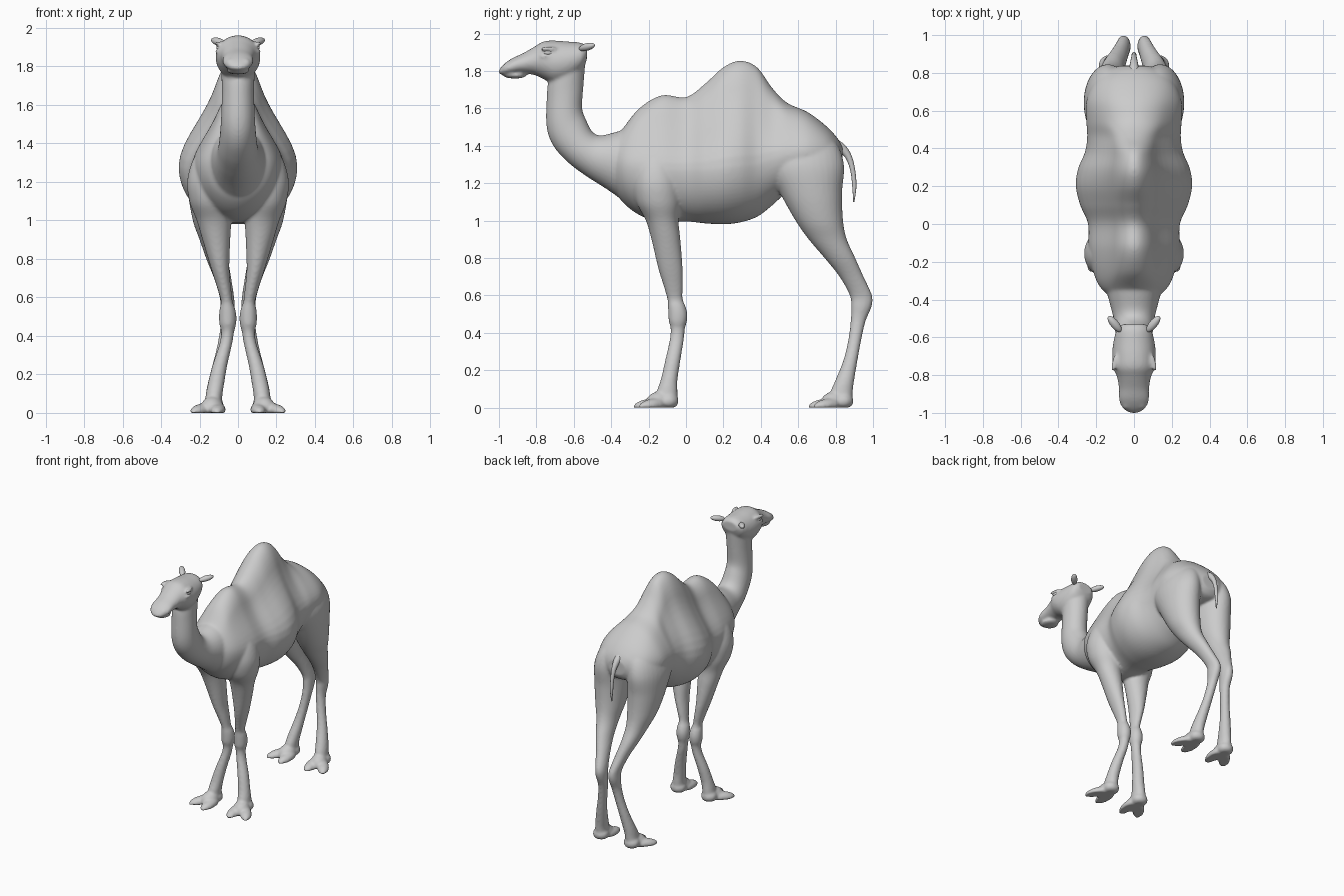
import bpy, bmesh
from math import cos, sin, pi, radians
from mathutils import Matrix


def spline(keys, steps=6):
    """Smoothly interpolate between key tuples."""
    ks = [keys[0]] + list(keys) + [keys[-1]]
    out = []
    for i in range(1, len(ks) - 2):
        for j in range(steps):
            t = j / steps
            out.append([0.5 * (2 * b + (c - a) * t + (2 * a - 5 * b + 4 * c - d) * t * t
                               + (3 * b - a - 3 * c + d) * t ** 3)
                        for a, b, c, d in zip(*ks[i - 1:i + 3])])
    return out + [list(keys[-1])]


def loft(bm, keys, n=32):
    """Each key: lower point (y, z), upper point (y, z), x centre, half width, widest fraction, top pinch."""
    rings = []
    for ya, za, yb, zb, xc, hw, mid, pinch in spline(keys):
        ring = []
        for i in range(n):
            c, s = cos(2 * pi * i / n), sin(2 * pi * i / n)
            f = mid + s * ((1 - mid) if s > 0 else mid)
            u = min(max(s / 0.75, 0), 1)
            x = xc + hw * c * (1 - pinch * u * u * (3 - 2 * u))
            ring.append(bm.verts.new((x, ya + (yb - ya) * f, za + (zb - za) * f)))
        rings.append(ring)
    for r, q in zip(rings, rings[1:]):
        for i in range(n):
            bm.faces.new((r[i], r[(i + 1) % n], q[(i + 1) % n], q[i]))
    bm.faces.new(rings[0])
    bm.faces.new(rings[-1])


def blob(bm, loc, size, rz=0, rx=0, ry=0):
    """Stretched ball, flattened where it meets the ground."""
    m = (Matrix.Translation(loc) @ Matrix.Rotation(radians(rz), 4, 'Z') @ Matrix.Rotation(radians(ry), 4, 'Y')
         @ Matrix.Rotation(radians(rx), 4, 'X') @ Matrix.Diagonal((*size, 1)))
    for v in bmesh.ops.create_uvsphere(bm, u_segments=24, v_segments=16, radius=1, matrix=m)['verts']:
        v.co.z = max(v.co.z, 0)


def finish(bm, name):
    bmesh.ops.recalc_face_normals(bm, faces=bm.faces)
    for f in bm.faces:
        f.smooth = True
    me = bpy.data.meshes.new(name)
    bm.to_mesh(me)
    bm.free()
    ob = bpy.data.objects.new(name, me)
    bpy.context.collection.objects.link(ob)
    return ob


skin = bmesh.new()

# Trunk with hump: y, bottom, top, half width, widest height, pinch
trunk = [(-.40, 1.19, 1.43, .10, 1.30, 0), (-.34, 1.10, 1.49, .175, 1.29, .1), (-.25, 1.03, 1.60, .217, 1.28, .25),
         (-.13, .99, 1.67, .24, 1.27, .35), (0, .995, 1.66, .243, 1.27, .38), (.10, .985, 1.73, .285, 1.27, .4),
         (.20, .98, 1.82, .308, 1.28, .43), (.29, .99, 1.855, .297, 1.29, .43), (.38, 1.02, 1.82, .26, 1.30, .42),
         (.46, 1.08, 1.71, .248, 1.33, .32), (.54, 1.15, 1.63, .252, 1.35, .15), (.65, 1.20, 1.58, .252, 1.36, .08),
         (.75, 1.22, 1.505, .212, 1.35, 0), (.81, 1.24, 1.44, .15, 1.34, 0), (.838, 1.28, 1.39, .07, 1.34, 0)]
loft(skin, [(y, b, y, t, 0, w, (m - b) / (t - b), p) for y, b, t, w, m, p in trunk], 64)

# Neck: throat point, nape point, half width
neck = [(-.30, 1.08, -.28, 1.50, .16), (-.42, 1.165, -.37, 1.475, .135), (-.53, 1.235, -.455, 1.455, .11),
        (-.63, 1.31, -.50, 1.475, .10), (-.71, 1.40, -.535, 1.54, .092), (-.745, 1.50, -.555, 1.60, .087),
        (-.745, 1.65, -.55, 1.70, .084), (-.735, 1.75, -.54, 1.82, .087), (-.70, 1.85, -.535, 1.90, .085)]
loft(skin, [(a, b, c, d, 0, w, .5, 0) for a, b, c, d, w in neck])

# Head: y, bottom, top, half width
head = [(-.53, 1.86, 1.93, .06), (-.56, 1.80, 1.95, .092), (-.63, 1.745, 1.957, .11), (-.70, 1.73, 1.962, .116),
        (-.76, 1.755, 1.958, .11), (-.81, 1.778, 1.93, .09), (-.87, 1.785, 1.895, .08), (-.93, 1.782, 1.867, .08),
        (-.975, 1.778, 1.835, .06), (-1.0, 1.785, 1.805, .025)]
loft(skin, [(y, b, y, t, 0, w, .5, 0) for y, b, t, w in head])
blob(skin, (0, -.915, 1.776), (.058, .062, .017))  # lower lip

# Legs: z, front y, back y, inner x, outer x
front_leg = [(1.45, -.18, -.09, .04, .11), (1.35, -.25, -.06, .04, .215), (1.22, -.28, -.035, .04, .262),
             (1.10, -.265, -.03, .04, .253), (1.0, -.215, -.04, .035, .215), (.90, -.185, -.03, .04, .185),
             (.75, -.15, -.018, .045, .14), (.65, -.12, -.017, .036, .108), (.58, -.10, -.017, .028, .089),
             (.54, -.097, -.002, .014, .096), (.50, -.095, .008, .008, .099), (.46, -.092, .005, .010, .097),
             (.42, -.082, -.006, .02, .088), (.36, -.088, -.012, .03, .096), (.25, -.112, -.03, .055, .132),
             (.15, -.135, -.045, .072, .157), (.09, -.155, -.045, .081, .168), (.03, -.16, -.045, .082, .175)]
hind_leg = [(1.50, .58, .70, .03, .10), (1.42, .47, .80, .005, .21), (1.30, .42, .845, .01, .262),
            (1.15, .50, .835, .02, .26), (1.0, .585, .84, .035, .235), (.90, .655, .86, .05, .20),
            (.80, .74, .905, .05, .165), (.70, .82, .95, .035, .125), (.60, .875, .995, .02, .095),
            (.54, .882, .993, .018, .092), (.46, .88, .96, .025, .09), (.35, .865, .935, .043, .108),
            (.25, .84, .917, .06, .133), (.15, .80, .90, .075, .158), (.09, .775, .892, .083, .168),
            (.03, .77, .89, .085, .175)]
for s in (-1, 1):
    for leg, dy in ((front_leg, 0), (hind_leg, .935)):
        loft(skin, [(a, z, b, z, s * (i + o) / 2, (o - i) / 2, .5, 0) for z, a, b, i, o in leg])
        # Two-toed foot
        blob(skin, (s * .130, dy - .095, .035), (.058, .056, .045))
        blob(skin, (s * .135, dy - .15, .03), (.057, .07, .055), s * 20, 20)
        blob(skin, (s * .105, dy - .195, .012), (.042, .09, .036), s * 5, 8)
        blob(skin, (s * .190, dy - .178, .012), (.042, .09, .036), s * 35, 8)
    # Brow ridge, lower lid and nostril rim
    blob(skin, (s * .102, -.735, 1.918), (.016, .05, .012), s * 12)
    blob(skin, (s * .100, -.735, 1.878), (.016, .045, .01), s * 12)
    blob(skin, (s * .04, -.955, 1.83), (.02, .03, .014), s * 25, 25)

# Fuse the skin into one smooth surface
body = finish(skin, "body")
bpy.context.view_layer.objects.active = body
body.select_set(True)
rm = body.modifiers.new("fuse", 'REMESH')
rm.mode = 'VOXEL'
rm.voxel_size = .009
rm.use_smooth_shade = True
sm = body.modifiers.new("soften", 'SMOOTH')
sm.factor = .5
sm.iterations = 7
for m in ("fuse", "soften"):
    bpy.ops.object.modifier_apply(modifier=m)
low = min(v.co.z for v in body.data.vertices)
for v in body.data.vertices:  # keep the soles on the ground
    if v.co.z < .05:
        v.co.z -= low * (1 - max(v.co.z, 0) / .05)

for s, side in ((-1, "right"), (1, "left")):
    # Eye
    bm = bmesh.new()
    blob(bm, (s * .097, -.735, 1.898), (.015, .026, .016), s * 12)
    finish(bm, "eye_" + side)
    # Ear
    bm = bmesh.new()
    blob(bm, (s * .102, -.53, 1.928), (.022, .054, .02), s * -40, 12)
    finish(bm, "ear_" + side)

# Tail
cu = bpy.data.curves.new("tail", 'CURVE')
cu.dimensions = '3D'
cu.bevel_depth = 1
cu.bevel_resolution = 4
cu.use_fill_caps = True
sp = cu.splines.new('POLY')
pts = spline([(.79, 1.41, .03), (.835, 1.385, .024), (.872, 1.335, .017), (.893, 1.26, .013),
              (.90, 1.18, .011), (.897, 1.10, .003)])
sp.points.add(len(pts) - 1)
for p, (y, z, r) in zip(sp.points, pts):
    p.co = (0, y, z, 1)
    p.radius = r
sp.use_smooth = True
bpy.context.collection.objects.link(bpy.data.objects.new("tail", cu))
